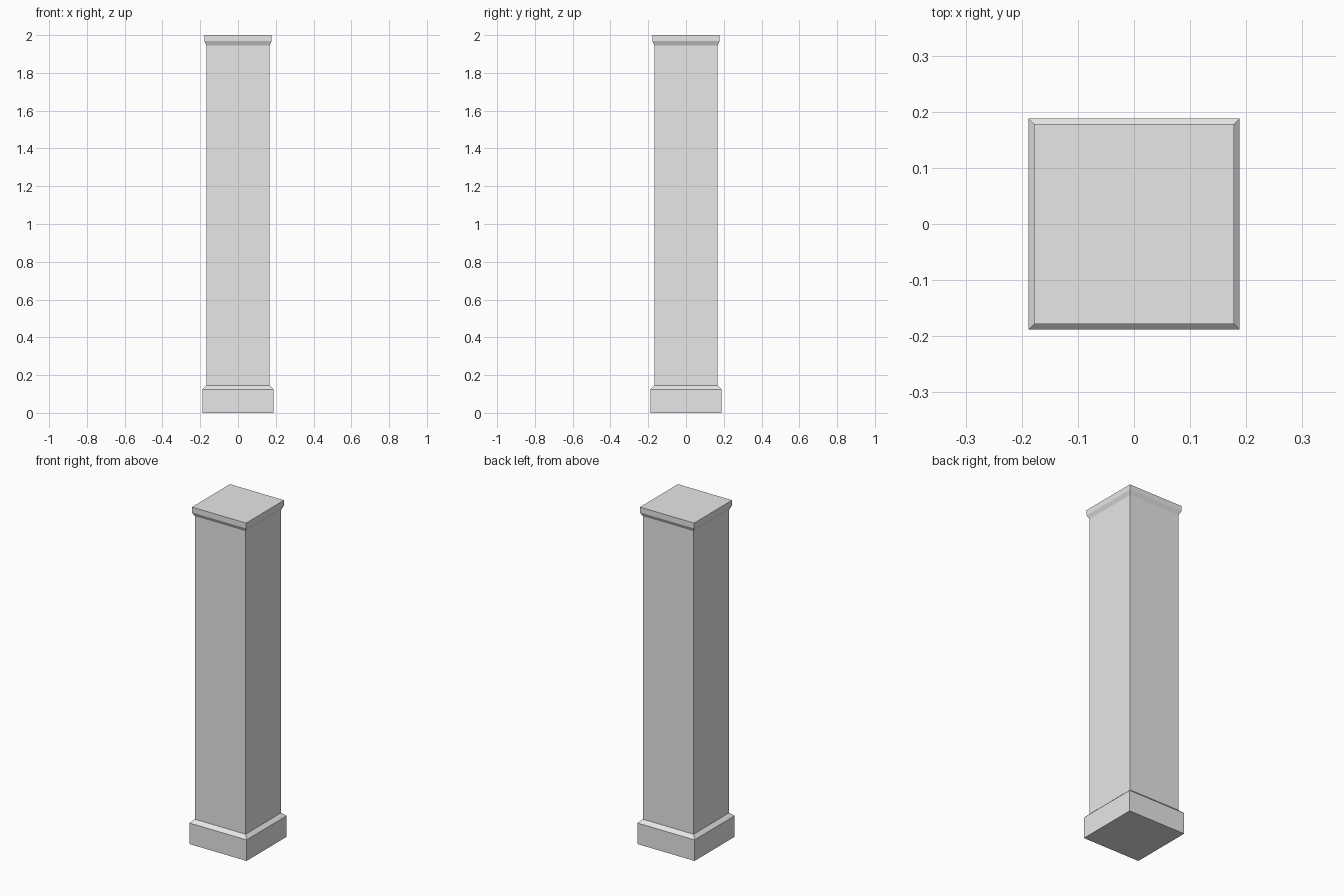
import bpy
import bmesh

cube = bpy.data.objects.get("Cube")
if cube:
    bpy.data.objects.remove(cube, do_unlink=True)

# Single pale stone colour
stone = bpy.data.materials.new("pale_grey_stone")
stone.use_nodes = True
colour = (0.8, 0.8, 0.8, 1.0)
stone.diffuse_color = colour
stone.node_tree.nodes["Principled BSDF"].inputs["Base Color"].default_value = colour


def square_loft(name, profile, bottom=False, top=False):
    """Join square rings given as (half width, height) from bottom to top."""
    bm = bmesh.new()
    corners = [(-1, -1), (1, -1), (1, 1), (-1, 1)]
    rings = [[bm.verts.new((x * w, y * w, z)) for x, y in corners] for w, z in profile]
    for low, high in zip(rings, rings[1:]):
        for i in range(4):
            j = (i + 1) % 4
            bm.faces.new((low[i], low[j], high[j], high[i]))
    if bottom:
        bm.faces.new(rings[0][::-1])
    if top:
        bm.faces.new(rings[-1])
    mesh = bpy.data.meshes.new(name)
    bm.to_mesh(mesh)
    bm.free()
    mesh.materials.append(stone)
    obj = bpy.data.objects.new(name, mesh)
    bpy.context.collection.objects.link(obj)
    return obj


shaft = 0.167
base_top, cap_bottom = 0.145, 1.945

# Plinth with a sloped upper edge
square_loft("base", [(0.188, 0), (0.188, 0.125), (shaft, base_top)], bottom=True)
# Plain square shaft
square_loft("shaft", [(shaft, base_top), (shaft, cap_bottom)])
# Capital flaring out to a flat slab
square_loft("capital", [(shaft, cap_bottom), (0.178, 1.968), (0.178, 2)], top=True)
